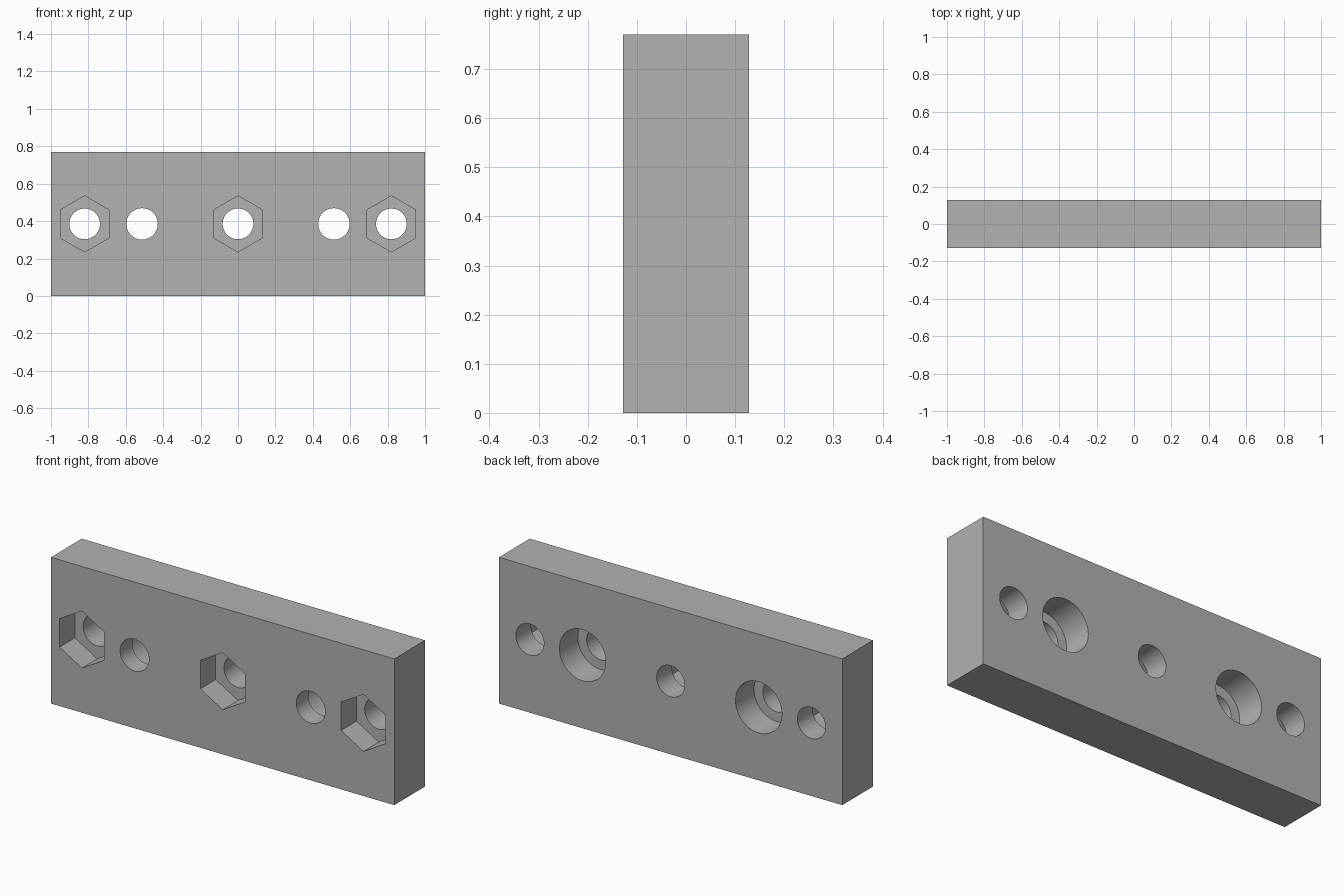
import bpy
import bmesh
from math import sin, cos, tau

WIDTH, DEPTH, HEIGHT = 2.0, 0.256, 0.77
MID = HEIGHT / 2
FRONT, BACK = -DEPTH / 2, DEPTH / 2
OVER = 0.05  # how far cutters stick out of the plate

default_cube = bpy.data.objects.get("Cube")
if default_cube:
    bpy.data.objects.remove(default_cube, do_unlink=True)

grey = bpy.data.materials.new("plain grey")
grey.use_nodes = True
colour = (0.445, 0.445, 0.445, 1)
grey.diffuse_color = colour
grey.node_tree.nodes["Principled BSDF"].inputs["Base Color"].default_value = colour


def add_prism(name, outline, y0, y1):
    """Extrude an outline in the xz plane from y0 to y1."""
    bm = bmesh.new()
    face = bm.faces.new([bm.verts.new((x, y0, z)) for x, z in outline])
    out = bmesh.ops.extrude_face_region(bm, geom=[face])
    moved = [v for v in out["geom"] if isinstance(v, bmesh.types.BMVert)]
    bmesh.ops.translate(bm, verts=moved, vec=(0, y1 - y0, 0))
    bmesh.ops.recalc_face_normals(bm, faces=bm.faces)
    mesh = bpy.data.meshes.new(name)
    bm.to_mesh(mesh)
    bm.free()
    mesh.materials.append(grey)
    obj = bpy.data.objects.new(name, mesh)
    bpy.context.collection.objects.link(obj)
    return obj


def polygon(x, radius, sides):
    """Regular polygon around a hole centre, one corner pointing up."""
    return [(x + radius * sin(tau * i / sides), MID + radius * cos(tau * i / sides))
            for i in range(sides)]


# Rectangular plate
half = WIDTH / 2
plate = add_prism("mounting_plate",
                  [(-half, 0), (half, 0), (half, HEIGHT), (-half, HEIGHT)], FRONT, BACK)
bpy.context.view_layer.objects.active = plate
plate.select_set(True)


def cut(name, outline, y0, y1):
    cutter = add_prism(name, outline, y0, y1)
    cutter.hide_render = True
    mod = plate.modifiers.new(name, 'BOOLEAN')
    mod.operation = 'DIFFERENCE'
    mod.solver = 'EXACT'
    mod.object = cutter
    bpy.ops.object.modifier_apply(modifier=mod.name)
    bpy.data.objects.remove(cutter, do_unlink=True)


# Hexagonal nut pockets in the front, with bolt holes through
for x in (-0.82, 0, 0.82):
    cut("nut_pocket", polygon(x, 0.15, 6), FRONT - OVER, 0)
    cut("bolt_hole", polygon(x, 0.082, 64), FRONT - OVER, BACK + OVER)

# Round counterbores in the back, with screw holes through
for x in (-0.513, 0.513):
    cut("counterbore", polygon(x, 0.135, 64), BACK - 0.154, BACK + OVER)
    cut("screw_hole", polygon(x, 0.084, 64), FRONT - OVER, BACK + OVER)

bpy.ops.object.shade_smooth_by_angle()
